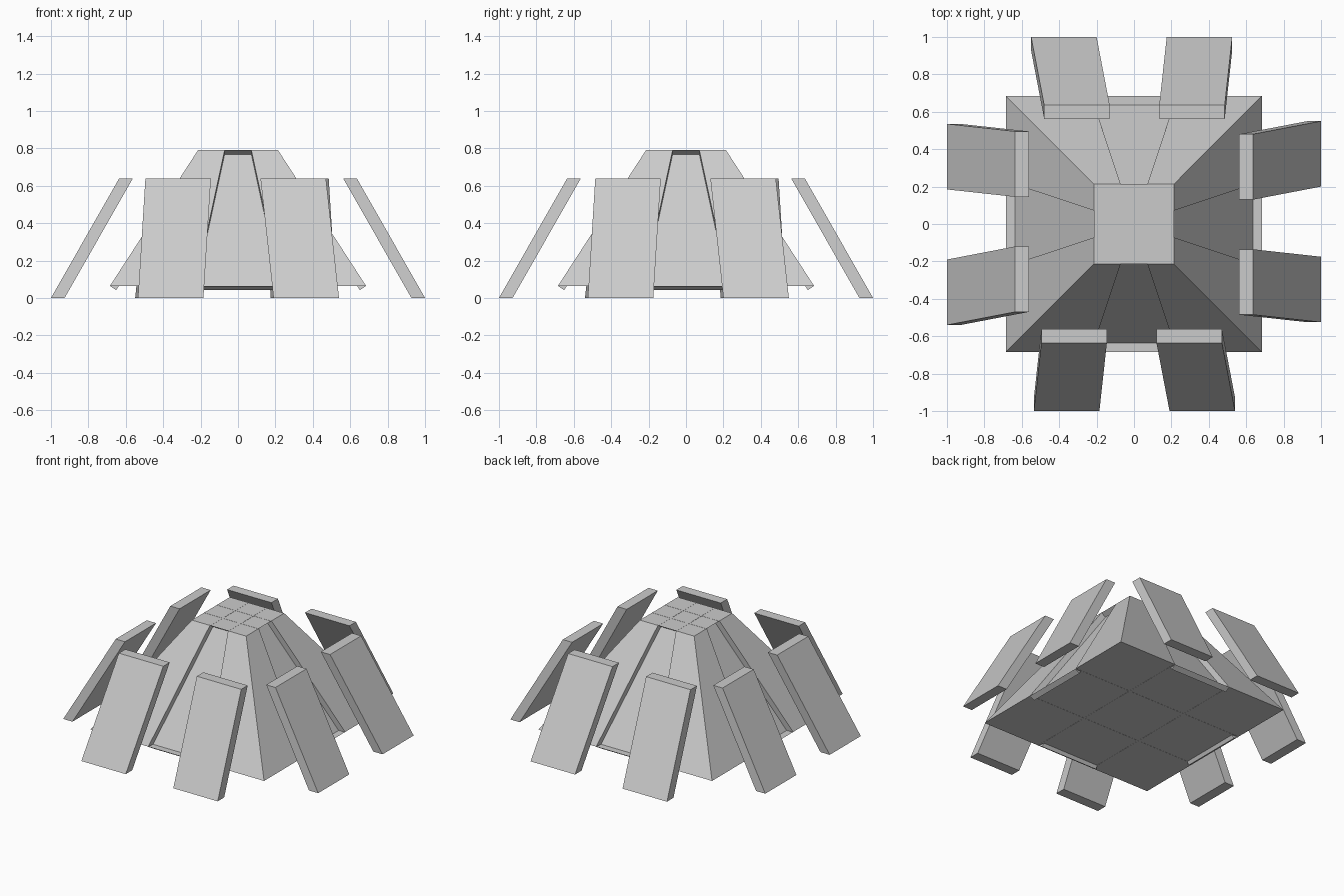
import bpy, bmesh
from math import radians
from mathutils import Matrix

if "Cube" in bpy.data.objects:
    bpy.data.objects.remove(bpy.data.objects["Cube"])

BASE_Z, TOP_Z = 0.064, 0.79
BASE_R, TOP_R = 0.685, 0.214


def finish(name, bm):
    bmesh.ops.recalc_face_normals(bm, faces=bm.faces[:])
    me = bpy.data.meshes.new(name)
    bm.to_mesh(me)
    bm.free()
    ob = bpy.data.objects.new(name, me)
    bpy.context.collection.objects.link(ob)
    return ob


def box(bm, x0, x1, y0, y1, z0, z1):
    m = Matrix.Translation(((x0 + x1) / 2, (y0 + y1) / 2, (z0 + z1) / 2)) \
        @ Matrix.Diagonal((x1 - x0, y1 - y0, z1 - z0, 1))
    return bmesh.ops.create_cube(bm, size=1, matrix=m)["verts"]


# Tapered core: a 3x3 block narrowing towards the top
bm = bmesh.new()
steps = (-1, -1 / 3, 1 / 3, 1)
lo, hi = ([[bm.verts.new((u * r, v * r, z)) for u in steps] for v in steps]
          for r, z in ((BASE_R, BASE_Z), (TOP_R, TOP_Z)))
for j in range(3):
    for i in range(3):
        for g in (lo, hi):
            bm.faces.new((g[j][i], g[j][i + 1], g[j + 1][i + 1], g[j + 1][i]))
middle = []
for i in range(3):
    for e in (0, 3):
        a = bm.faces.new((lo[e][i], lo[e][i + 1], hi[e][i + 1], hi[e][i]))
        b = bm.faces.new((lo[i][e], lo[i + 1][e], hi[i + 1][e], hi[i][e]))
        if i == 1:
            middle += [a, b]
bmesh.ops.recalc_face_normals(bm, faces=bm.faces[:])
# Sink the middle strip of every side straight into the core
for f in middle:
    n = f.normal.copy()
    new = bmesh.ops.extrude_discrete_faces(bm, faces=[f])["faces"][0]
    for v in new.verts:
        v.co -= n * 0.04
me = bpy.data.meshes.new("tapered_core")
bm.to_mesh(me)
bm.free()
bpy.context.collection.objects.link(bpy.data.objects.new("tapered_core", me))

# Thin seams between the tiles on the top and underside
for name, r, z in (("top_seams", TOP_R, TOP_Z), ("underside_seams", BASE_R, BASE_Z)):
    bm = bmesh.new()
    for s in (-1, 1):
        c = s * r / 3
        box(bm, c - 0.006, c + 0.006, -r, r, z - 0.001, z + 0.001)
        box(bm, -r, r, c - 0.006, c + 0.006, z - 0.001, z + 0.001)
    finish(name, bm)

# Leaning slabs: two per side, sheared so top and bottom stay level
H, W, T = 0.64, 0.35, 0.073
for side, (turn, shift) in {"front": (0, 0), "right": (90, 0.01),
                            "back": (180, 0.01), "left": (270, 0)}.items():
    for tag, low, high in (("a", -0.36, -0.32), ("b", 0.365, 0.295)):
        bm = bmesh.new()
        for v in box(bm, -W / 2, W / 2, -1, -1 + T, 0, H):
            top = v.co.z > H / 2
            v.co.x += (high if top else low) + shift
            v.co.y += 0.365 if top else 0
        bm.transform(Matrix.Rotation(radians(turn), 4, "Z"))
        finish(f"{side}_slab_{tag}", bm)
